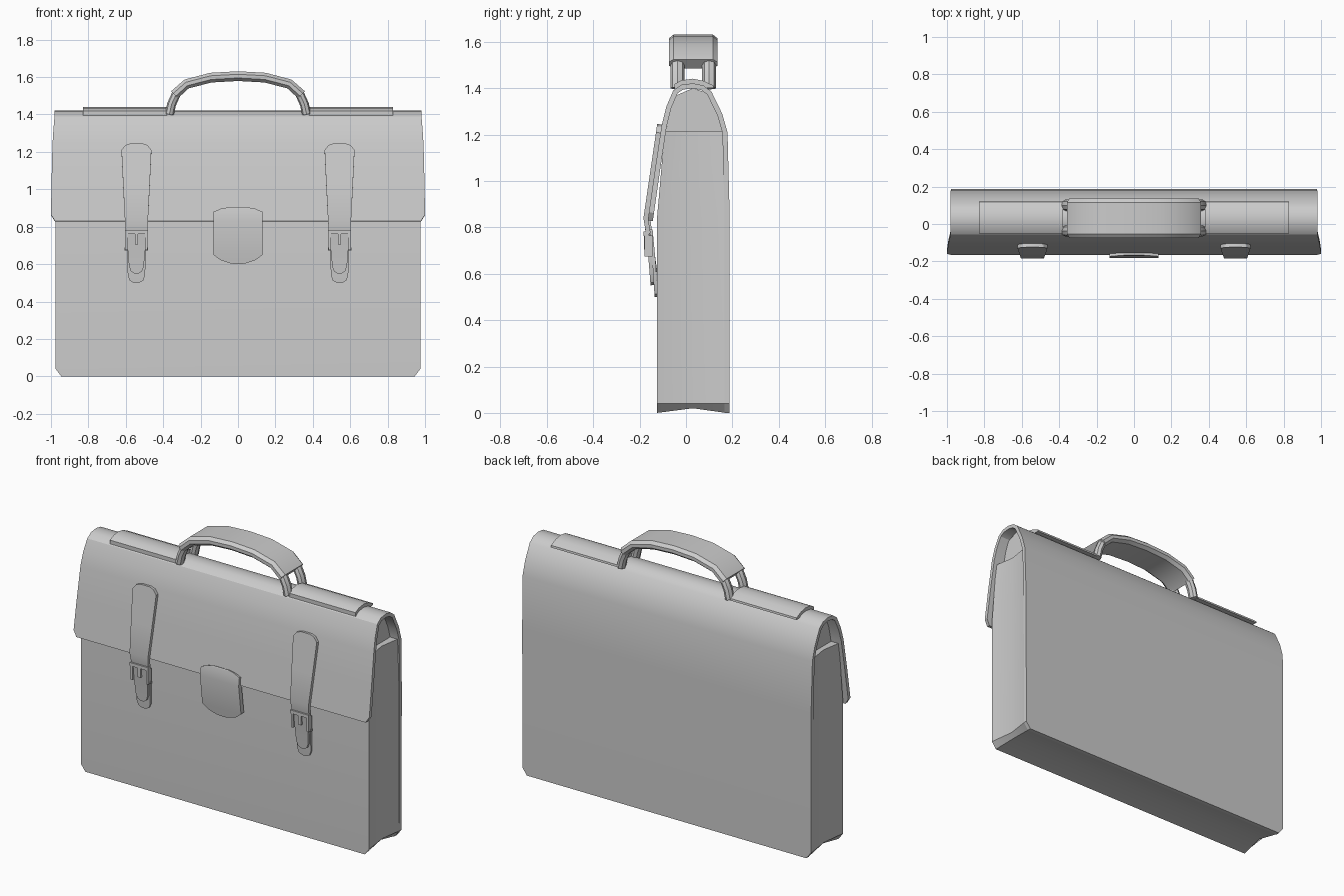
import bpy, bmesh, math

if "Cube" in bpy.data.objects:
    bpy.data.objects.remove(bpy.data.objects["Cube"])


def loft(name, rings, split=None):
    """Skin equal-length rings, cap both ends, shade smooth by angle."""
    bm = bmesh.new()
    vs = [[bm.verts.new(p) for p in r] for r in rings]
    n = len(vs[0])
    for a, b in zip(vs, vs[1:]):
        for i in range(n):
            j = (i + 1) % n
            bm.faces.new((a[i], a[j], b[j], b[i]))
    for r in (vs[0], vs[-1]):
        bm.faces.new(r)
        if split:
            bmesh.ops.connect_verts(bm, verts=[r[i] for i in split])
    bmesh.ops.recalc_face_normals(bm, faces=bm.faces)
    me = bpy.data.meshes.new(name)
    bm.to_mesh(me)
    bm.free()
    ob = bpy.data.objects.new(name, me)
    bpy.context.collection.objects.link(ob)
    bpy.ops.object.select_all(action='DESELECT')
    ob.select_set(True)
    bpy.context.view_layer.objects.active = ob
    bpy.ops.object.shade_smooth_by_angle(angle=math.radians(30))
    return ob


def normals(pts):
    out = []
    for i in range(len(pts)):
        a, b = pts[max(i - 1, 0)], pts[min(i + 1, len(pts) - 1)]
        du, dv = b[0] - a[0], b[1] - a[1]
        l = math.hypot(du, dv)
        out.append((-dv / l, du / l))
    return out


def sheet(name, rows, thick, cx=0):
    """Leather sheet: rows of (outer y, z, half width), thickened inward."""
    rings = []
    for (y, z, w), (ny, nz) in zip(rows, normals(rows)):
        yi, zi = y + ny * thick, z + nz * thick
        rings.append([(cx - w, y, z), (cx + w, y, z), (cx + w, yi, zi), (cx - w, yi, zi)])
    return loft(name, rings)


def sweep(name, path, section, cy):
    """Sweep a (y, t) section along an (x, z) path."""
    return loft(name, [[(x + nx * t, cy + y, z + nz * t) for y, t in section]
                       for (x, z), (nx, nz) in zip(path, normals(path))])


def box(name, x0, x1, y0, y1, z0, z1):
    return loft(name, [[(x0, y0, z), (x1, y0, z), (x1, y1, z), (x0, y1, z)] for z in (z0, z1)])


# Body with creased gusset and bottom
half = [(0.945, 0), (0.975, 0.04), (0.975, 0.84), (0.97, 1.215)]
outline = half + [(-x, z) for x, z in reversed(half)]
rings = []
for y, inset, top_y in ((-0.125, 0, -0.092), (0.03, 0.02, 0.03), (0.172, 0, 0.16)):
    rings.append([(x - math.copysign(inset, x), top_y if z > 1 else y,
                   inset if z == 0 else z) for x, z in outline])
loft("body", rings, split=(2, 5))

# Recessed wall closing the arch above the gusset
arch = [(-0.09, 1.2), (-0.07, 1.3), (-0.04, 1.37), (0.03, 1.4), (0.09, 1.38), (0.14, 1.28), (0.16, 1.2)]
loft("inner_divider", [[(x, y, z) for y, z in arch] for x in (-0.92, 0.92)])

# Back panel, top and front flap in one sheet
sheet("back_and_flap", [
    (0.187, 0, 0.945), (0.187, 0.04, 0.975), (0.187, 0.9, 0.977), (0.179, 1.21, 0.98),
    (0.156, 1.29, 0.98), (0.11, 1.385, 0.98), (0.075, 1.412, 0.98), (0.03, 1.421, 0.98),
    (-0.02, 1.415, 0.98), (-0.055, 1.39, 0.981), (-0.085, 1.32, 0.987), (-0.105, 1.24, 0.992),
    (-0.135, 1.04, 0.997), (-0.16, 0.865, 1.0), (-0.165, 0.83, 0.978)], 0.022)


def flap_y(z):
    return -0.105 - 0.06 * (1.24 - z) / 0.41


# Centre lock plate
plate = [(-0.166, 0.905, 0.045), (-0.17, 0.897, 0.09), (-0.173, 0.88, 0.13), (-0.181, 0.83, 0.131),
         (-0.158, 0.65, 0.131), (-0.154, 0.622, 0.095), (-0.152, 0.605, 0.045), (-0.151, 0.601, 0.02)]
sheet("lock_plate", plate, 0.028)

octagon = [(0.03 * math.cos(a * math.pi / 4), 0.024 * math.sin(a * math.pi / 4)) for a in range(8)]
for s, side in ((-1, "left"), (1, "right")):
    c = 0.543 * s
    # Upper strap on the flap
    strap = [(flap_y(z) - 0.02, z, w) for z, w in
             ((1.246, 0.03), (1.237, 0.058), (1.21, 0.08), (1.02, 0.071), (0.84, 0.062))]
    sheet(side + "_upper_strap", strap + [(-0.172, 0.77, 0.057)], 0.02, c)
    # Lower strap and the tongue over it
    sheet(side + "_lower_strap", [(-0.158, 0.79, 0.05), (-0.145, 0.65, 0.05), (-0.138, 0.54, 0.046),
                                  (-0.136, 0.512, 0.036), (-0.135, 0.5, 0.015)], 0.014, c)
    sheet(side + "_strap_tongue", [(-0.174, 0.78, 0.046), (-0.163, 0.68, 0.046), (-0.156, 0.59, 0.04),
                                   (-0.154, 0.562, 0.03), (-0.153, 0.55, 0.012)], 0.016, c)
    # Buckle frame, prong and pins
    box(side + "_buckle_top", c - 0.062, c + 0.062, -0.184, -0.16, 0.762, 0.782)
    for d in (-1, 1):
        box(side + "_buckle_side", c + d * 0.053 - 0.007, c + d * 0.053 + 0.007, -0.178, -0.145, 0.675, 0.765)
    box(side + "_buckle_bar", c - 0.063, c + 0.063, -0.16, -0.146, 0.672, 0.688)
    box(side + "_buckle_prong", c - 0.009, c + 0.009, -0.181, -0.165, 0.705, 0.765)
    # Top reinforcement pad
    pad = [(0.12, 1.4), (0.118, 1.412), (0.075, 1.432), (0.03, 1.441), (-0.02, 1.434), (-0.05, 1.418),
           (-0.05, 1.395), (0.03, 1.405)]
    loft(side + "_top_pad", [[(s * x, y, z) for y, z in pad] for x in (0.38, 0.83)])
    # Handle legs
    for cy in (-0.037, 0.1):
        sweep(side + "_handle_leg", [(s * 0.367, 1.4), (s * 0.355, 1.455), (s * 0.33, 1.51), (s * 0.295, 1.545)],
              octagon, cy)

# Handle grip
arc = [(0.34, 1.505), (0.275, 1.563), (0.145, 1.597)]
path = [(-x, z) for x, z in arc] + [(0, 1.605)] + arc[::-1]
grip = [(-0.105, -0.01), (-0.085, -0.026), (0.085, -0.026), (0.105, -0.01),
        (0.105, 0.01), (0.085, 0.026), (-0.085, 0.026), (-0.105, 0.01)]
sweep("handle_grip", path, grip, 0.031)
